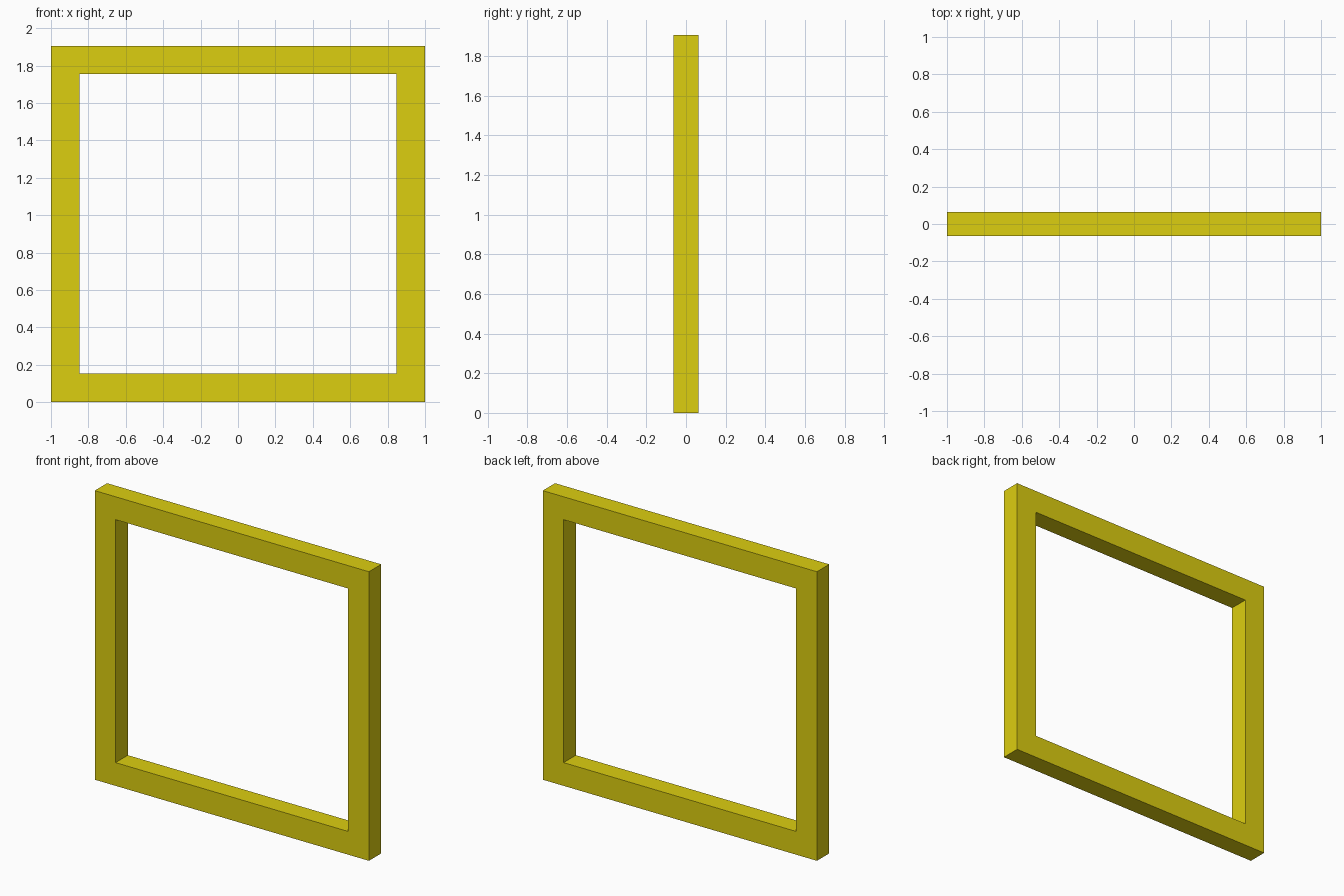
import bpy, bmesh

if "Cube" in bpy.data.objects:
    bpy.data.objects.remove(bpy.data.objects["Cube"])

HALF_DEPTH = 0.064


def rectangle(bm, x, z0, z1, y):
    return [bm.verts.new(p) for p in ((-x, y, z0), (x, y, z0), (x, y, z1), (-x, y, z1))]


# Square frame: four rectangular loops joined into one closed ring
bm = bmesh.new()
loops = [
    rectangle(bm, 1.0, 0.0, 1.906, -HALF_DEPTH),      # outer front
    rectangle(bm, 0.848, 0.153, 1.755, -HALF_DEPTH),  # inner front
    rectangle(bm, 0.848, 0.153, 1.755, HALF_DEPTH),   # inner back
    rectangle(bm, 1.0, 0.0, 1.906, HALF_DEPTH),       # outer back
]
for k in range(4):
    a, b = loops[k], loops[(k + 1) % 4]
    for i in range(4):
        j = (i + 1) % 4
        bm.faces.new((a[i], a[j], b[j], b[i]))
bmesh.ops.recalc_face_normals(bm, faces=bm.faces)

mesh = bpy.data.meshes.new("square_frame")
bm.to_mesh(mesh)
bm.free()
frame = bpy.data.objects.new("square_frame", mesh)
bpy.context.collection.objects.link(frame)

# Yellow paint
paint = bpy.data.materials.new("yellow_paint")
paint.diffuse_color = (0.72, 0.62, 0.005, 1.0)
paint.use_nodes = True
paint.node_tree.nodes["Principled BSDF"].inputs["Base Color"].default_value = paint.diffuse_color
mesh.materials.append(paint)
